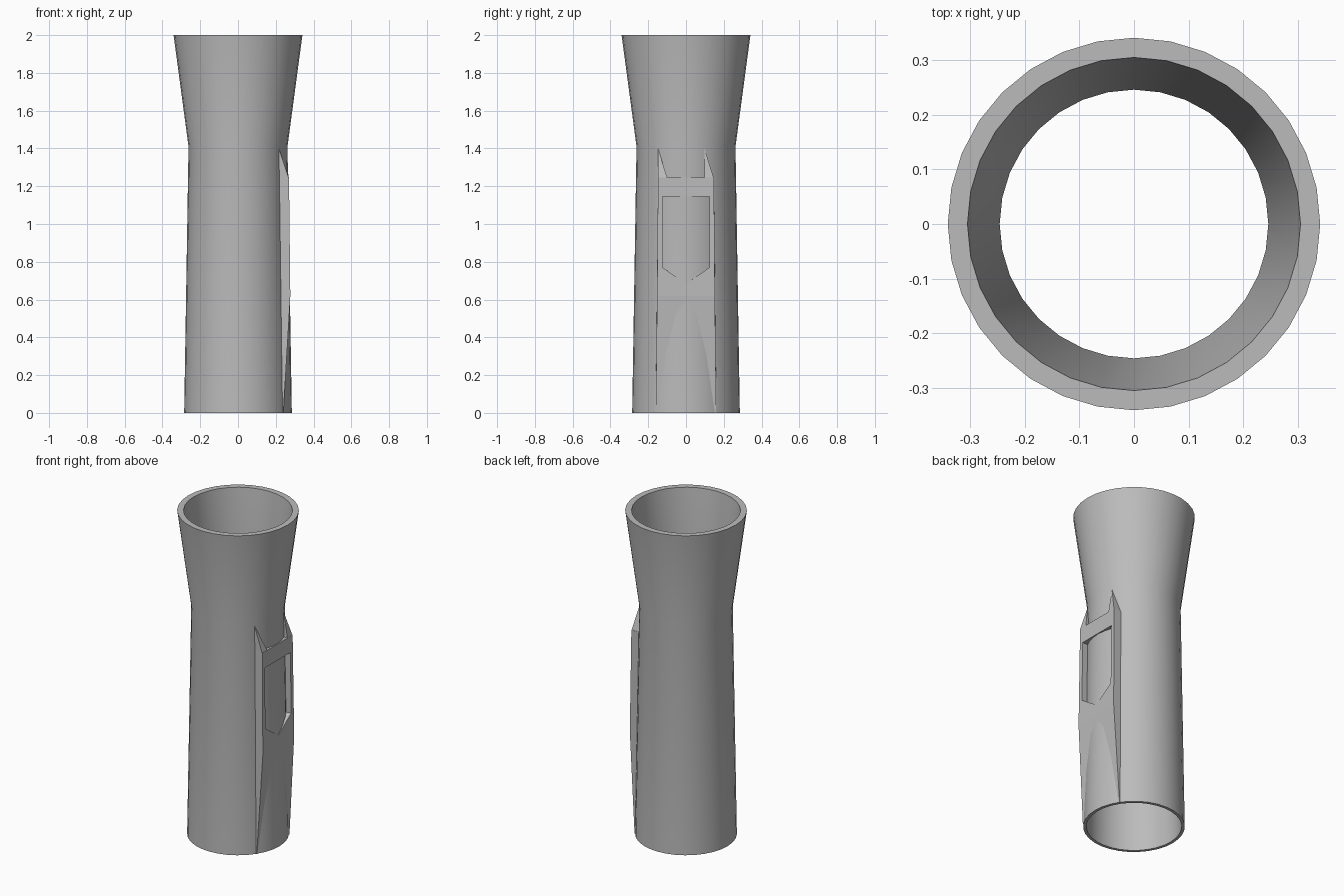
import bpy, bmesh, math

SIDES = 32
cube = bpy.data.objects.get("Cube")
if cube:
    bpy.data.objects.remove(cube, do_unlink=True)

grey = bpy.data.materials.new("light_grey")
grey.use_nodes = True
COLOUR = (0.5, 0.5, 0.5, 1)
grey.diffuse_color = COLOUR
grey.node_tree.nodes["Principled BSDF"].inputs["Base Color"].default_value = COLOUR


def finish(name, bm):
    bmesh.ops.recalc_face_normals(bm, faces=bm.faces)
    mesh = bpy.data.meshes.new(name)
    bm.to_mesh(mesh)
    bm.free()
    mesh.materials.append(grey)
    obj = bpy.data.objects.new(name, mesh)
    bpy.context.collection.objects.link(obj)
    return obj


def lathe(name, profile):
    """Revolve a closed (radius, z) profile around z."""
    bm = bmesh.new()
    rings = []
    for i in range(SIDES):
        a = math.tau * i / SIDES
        rings.append([bm.verts.new((r * math.cos(a), r * math.sin(a), z)) for r, z in profile])
    n = len(profile)
    for i in range(SIDES):
        a, b = rings[i], rings[(i + 1) % SIDES]
        for j in range(n):
            k = (j + 1) % n
            bm.faces.new((a[j], b[j], b[k], a[k]))
    return finish(name, bm)


def bridge(name, left, right):
    """Solid between two matching outlines."""
    bm = bmesh.new()
    a = [bm.verts.new(p) for p in left]
    b = [bm.verts.new(p) for p in right]
    bm.faces.new(a)
    bm.faces.new(b)
    for i in range(len(a)):
        j = (i + 1) % len(a)
        bm.faces.new((a[i], a[j], b[j], b[i]))
    return finish(name, bm)


def cut(obj, cutter):
    mod = obj.modifiers.new("cut", 'BOOLEAN')
    mod.operation = 'DIFFERENCE'
    mod.solver = 'EXACT'
    mod.object = cutter
    bpy.context.view_layer.objects.active = obj
    bpy.ops.object.modifier_apply(modifier=mod.name)
    bpy.data.objects.remove(cutter, do_unlink=True)


def smooth(obj):
    bpy.ops.object.select_all(action='DESELECT')
    obj.select_set(True)
    bpy.context.view_layer.objects.active = obj
    bpy.ops.object.shade_smooth_by_angle(angle=math.radians(30))


# Hollow body with flared mouth
tube = lathe("flared_tube", [(0.285, 0), (0.262, 1.41), (0.341, 2),
                             (0.305, 2), (0.246, 1.41), (0.267, 0)])
smooth(tube)

# Flat-faced side pad, tapering into the body at the bottom
outline = [(0.15, 0, 0.16), (0.24, 0, 0.16), (0.277, 0.62, 0.153),
           (0.27, 1.245, 0.148), (0.15, 1.245, 0.148)]
pad = bridge("side_pad", [(x, -y, z) for x, z, y in outline],
             [(x, y, z) for x, z, y in outline])

# Trim the pad inside the wall, then open its pointed window
bm = bmesh.new()
bmesh.ops.create_cone(bm, cap_ends=True, segments=SIDES, radius1=0.278, radius2=0.252, depth=1.6)
bmesh.ops.translate(bm, verts=bm.verts, vec=(0, 0, 0.7))
cut(pad, finish("bore_cutter", bm))
window = [(-0.125, 1.145), (0.125, 1.145), (0.125, 0.77), (0, 0.685), (-0.125, 0.77)]
cut(pad, bridge("window_cutter", [(0.1, y, z) for y, z in window],
                [(0.4, y, z) for y, z in window]))

# Two pointed ears above the pad
for name, y in (("front_ear", -0.148), ("back_ear", 0.098)):
    bm = bmesh.new()
    wall = [math.sqrt(0.255 ** 2 - v * v) for v in (y, y + 0.05)]
    for p in ((wall[0], y, 1.24), (0.27, y, 1.24), (0.27, y + 0.05, 1.24),
              (wall[1], y + 0.05, 1.24), (wall[0], y, 1.4),
              (math.sqrt(0.262 ** 2 - y * y), y, 1.4)):
        bm.verts.new(p)
    bmesh.ops.convex_hull(bm, input=bm.verts)
    finish(name, bm)
